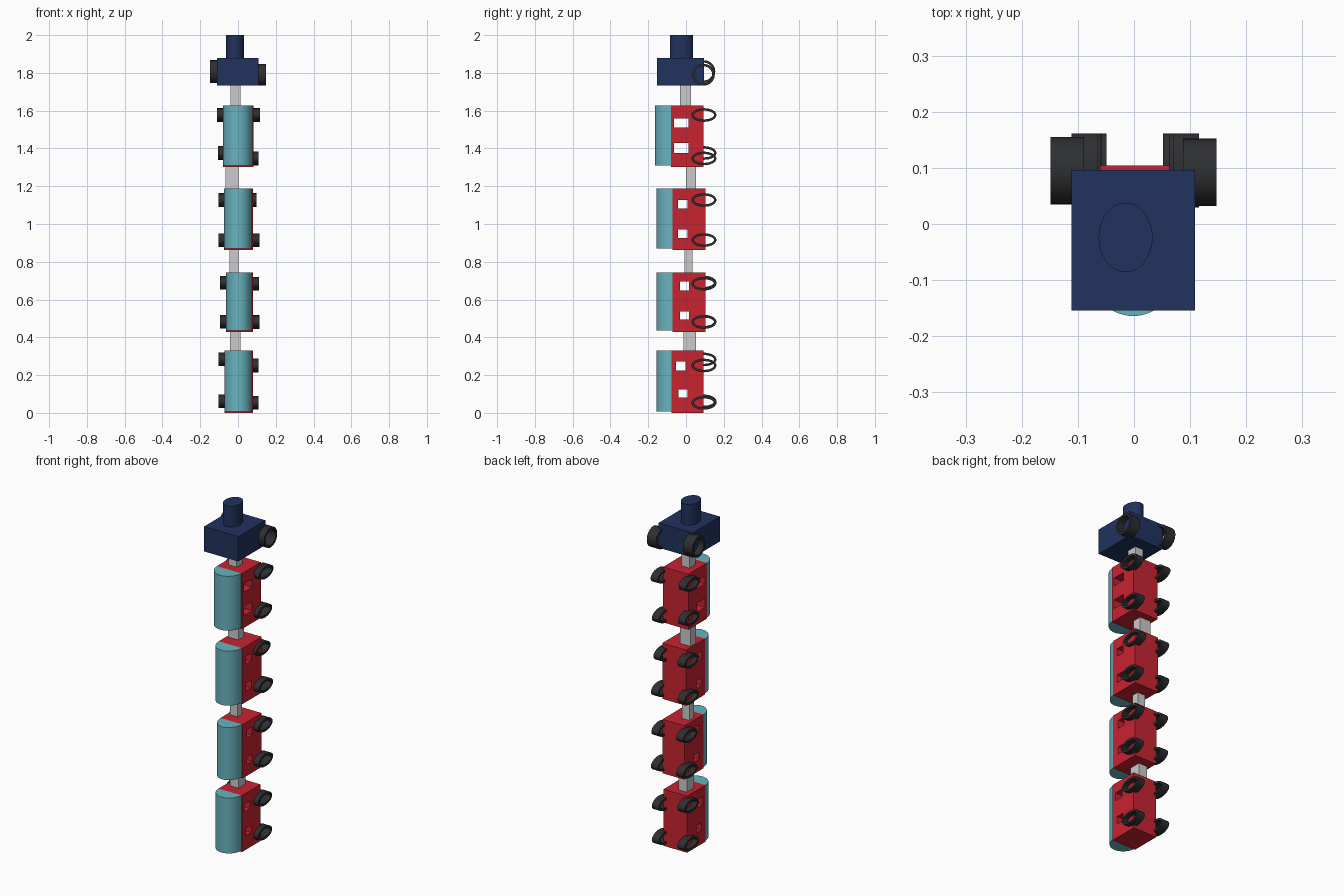
import bpy, bmesh, math

if "Cube" in bpy.data.objects:
    bpy.data.objects.remove(bpy.data.objects["Cube"])


def material(name, rgb):
    m = bpy.data.materials.new(name)
    m.diffuse_color = (*rgb, 1)
    m.use_nodes = True
    m.node_tree.nodes["Principled BSDF"].inputs["Base Color"].default_value = m.diffuse_color
    return m


RED = material("red_paint", (0.58, 0.017, 0.03))
TEAL = material("teal_roof", (0.14, 0.45, 0.52))
NAVY = material("navy_paint", (0.015, 0.032, 0.11))
BLACK = material("black_rubber", (0.027, 0.028, 0.03))


def finish(bm, name, mat=None, smooth=False):
    bmesh.ops.recalc_face_normals(bm, faces=bm.faces[:])
    mesh = bpy.data.meshes.new(name)
    bm.to_mesh(mesh)
    bm.free()
    ob = bpy.data.objects.new(name, mesh)
    bpy.context.collection.objects.link(ob)
    if mat:
        mesh.materials.append(mat)
    if smooth:
        bpy.ops.object.select_all(action='DESELECT')
        ob.select_set(True)
        bpy.context.view_layer.objects.active = ob
        bpy.ops.object.shade_smooth_by_angle(angle=math.radians(35))
    return ob


def box(name, x, y, z, mat=None):
    """Box from (min, max) ranges."""
    bm = bmesh.new()
    bmesh.ops.create_cube(bm, size=1)
    for v in bm.verts:
        v.co = [r[0] if c < 0 else r[1] for c, r in zip(v.co, (x, y, z))]
    return finish(bm, name, mat)


def prism(name, outline, z, mat):
    """Outline in x, y extruded between two heights."""
    bm = bmesh.new()
    face = bm.faces.new([bm.verts.new((px, py, z[0])) for px, py in outline])
    new = bmesh.ops.extrude_face_region(bm, geom=[face])["geom"]
    bmesh.ops.translate(bm, vec=(0, 0, z[1] - z[0]),
                        verts=[g for g in new if isinstance(g, bmesh.types.BMVert)])
    return finish(bm, name, mat, True)


def arc(cx, cy, rx, ry, a0, a1, n):
    return [(cx + rx * math.cos(a0 + (a1 - a0) * i / n),
             cy + ry * math.sin(a0 + (a1 - a0) * i / n)) for i in range(n + 1)]


def wheel(name, x_out, width, cy, cz, ry, rz, wall=0.013, n=48):
    """Hollow tyre with its axis along x, reaching inwards from x_out."""
    x_in = x_out - math.copysign(width, x_out)
    bm = bmesh.new()
    rings = []
    for x, d in ((x_out, 0), (x_in, 0), (x_in, wall), (x_out, wall)):
        rings.append([bm.verts.new((x, cy + (ry - d) * math.cos(2 * math.pi * i / n),
                                    cz + (rz - d) * math.sin(2 * math.pi * i / n)))
                      for i in range(n)])
    for k in range(4):
        a, b = rings[k], rings[(k + 1) % 4]
        for i in range(n):
            j = (i + 1) % n
            bm.faces.new((a[i], a[j], b[j], b[i]))
    return finish(bm, name, BLACK, True)


# Carriages: body x, y, z; roof front y; windows (y, z ranges); wheels (outer x, z)
CARS = [
    ((-.080, .082), (-.080, .093), (1.303, 1.627), -.164,
     [(-.063, .013, 1.512, 1.558), (-.063, .013, 1.375, 1.428)],
     [(-.111, 1.577), (-.106, 1.376), (.116, 1.577), (.108, 1.347)]),
    ((-.074, .080), (-.071, .104), (.862, 1.187), -.156,
     [(-.042, .008, 1.082, 1.127), (-.042, .008, .926, .971)],
     [(-.103, 1.127), (-.103, .915), (.098, 1.127), (.114, .915)]),
    ((-.063, .080), (-.071, .104), (.428, .742), -.156,
     [(-.032, .016, .648, .696), (-.032, .016, .495, .537)],
     [(-.095, .690), (-.095, .483), (.111, .684), (.114, .481)]),
    ((-.072, .080), (-.077, .093), (0, .330), -.156,
     [(-.053, -.003, .225, .272), (-.040, .008, .082, .125)],
     [(-.103, .283), (-.103, .061), (.108, .251), (.108, .053)]),
]

for i, (x, y, z, roof_y, windows, wheels) in enumerate(CARS, 1):
    body = box(f"carriage_body_{i}", x, y, z, RED)
    # Windows cut right through the carriage
    for y0, y1, z0, z1 in windows:
        cutter = box("window_cutter", (-.3, .3), (y0, y1), (z0, z1), RED)
        cutter.hide_render = True
        mod = body.modifiers.new("window", 'BOOLEAN')
        mod.operation, mod.solver, mod.object = 'DIFFERENCE', 'EXACT', cutter
        bpy.context.view_layer.objects.active = body
        bpy.ops.object.modifier_apply(modifier=mod.name)
        bpy.data.objects.remove(cutter)
    # Half-round roof
    x0, x1 = x[0], x[1] - .005
    prism(f"carriage_roof_{i}",
          arc((x0 + x1) / 2, y[0], (x1 - x0) / 2, y[0] - roof_y, math.pi, 2 * math.pi, 32),
          (z[0] + .007, z[1]), TEAL)
    for k, (wx, wz) in enumerate(wheels, 1):
        wheel(f"carriage_{i}_wheel_{k}", wx, .046, .095, wz, .066, .036)

# Grey couplings between the vehicles
LINKS = [
    ((-.040, .012), (-.032, .026), (1.61, 1.75)),
    ((-.066, .003), (0, .053), (1.17, 1.32)),
    ((-.045, .003), (-.008, .034), (.73, .88)),
    ((-.042, .012), (-.013, .053), (.315, .44)),
]
for i, rng in enumerate(LINKS, 1):
    box(f"coupling_{i}", *rng)

# Engine with its chimney and two larger wheels
box("engine_body", (-.111, .109), (-.154, .096), (1.733, 1.878), NAVY)
prism("engine_chimney", arc(-.015, -.024, .048, .062, 0, 2 * math.pi, 48)[:-1],
      (1.85, 2.0), NAVY)
wheel("engine_wheel_left", -.149, .06, .095, 1.807, .06, .06)
wheel("engine_wheel_right", .147, .06, .092, 1.790, .06, .058)
